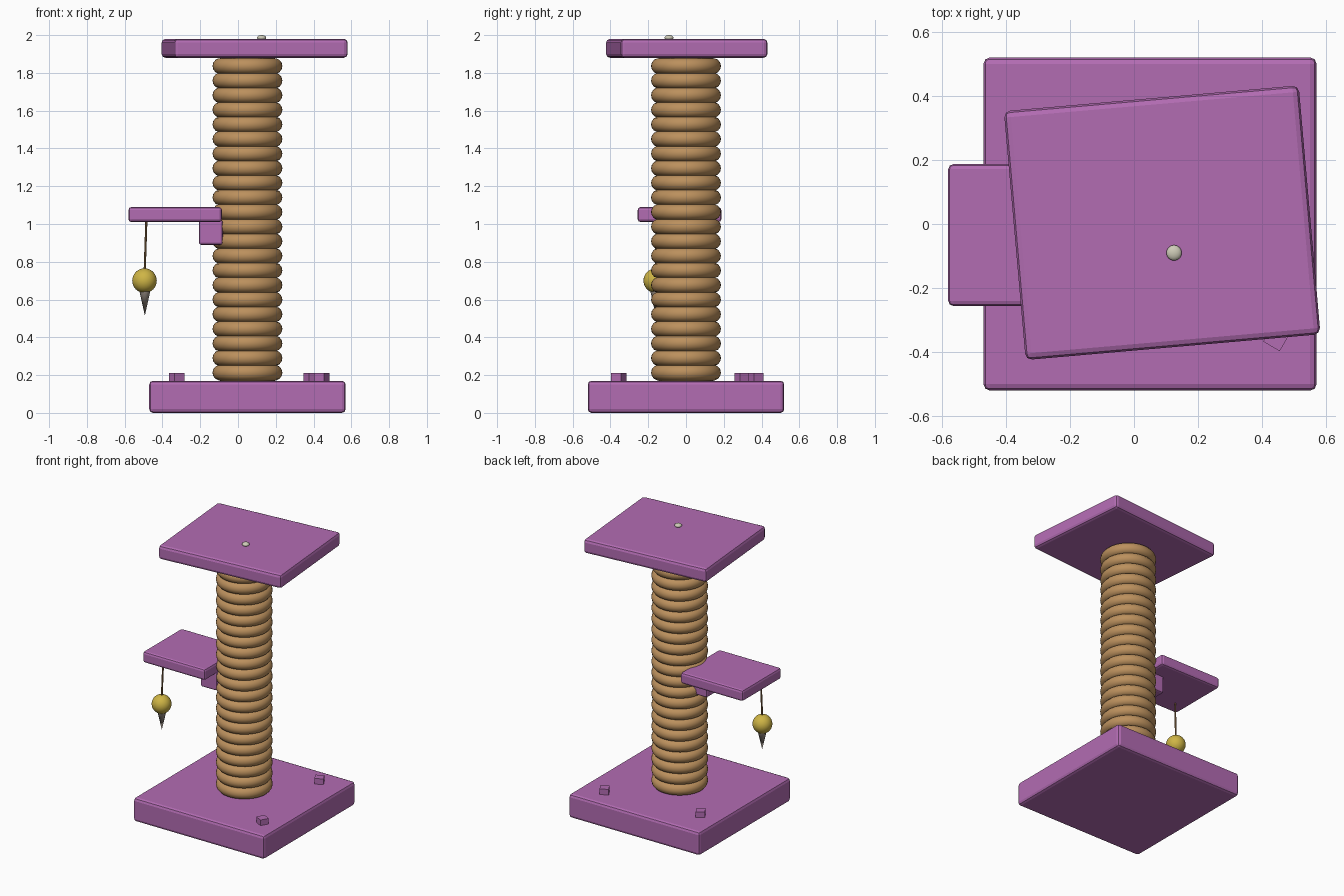
import bpy, math
from mathutils import Vector

if "Cube" in bpy.data.objects:
    bpy.data.objects.remove(bpy.data.objects["Cube"])


def material(name, rgb):
    m = bpy.data.materials.new(name)
    m.diffuse_color = (*rgb, 1)
    m.use_nodes = True
    m.node_tree.nodes["Principled BSDF"].inputs["Base Color"].default_value = m.diffuse_color
    return m


PURPLE = material("purple plush", (0.45, 0.15, 0.45))
TAN = material("tan sisal", (0.50, 0.28, 0.11))
YELLOW = material("yellow", (0.62, 0.46, 0.06))
GREY = material("grey feather", (0.33, 0.28, 0.24))
CREAM = material("cream", (0.62, 0.60, 0.48))
BROWN = material("brown string", (0.27, 0.15, 0.06))


def finish(name, mat, smooth=True):
    ob = bpy.context.object
    ob.name = name
    ob.data.materials.append(mat)
    if smooth:
        bpy.ops.object.shade_smooth_by_angle(angle=math.radians(40))
    return ob


def slab(name, lo, hi, bevel=0.0, turn=0.0):
    """Box between two corners, turned about its own centre."""
    lo, hi = Vector(lo), Vector(hi)
    bpy.ops.mesh.primitive_cube_add(size=1, location=(lo + hi) / 2)
    ob = bpy.context.object
    ob.scale = hi - lo
    bpy.ops.object.transform_apply(location=False, rotation=False, scale=True)
    ob.rotation_euler.z = math.radians(turn)
    finish(name, PURPLE, False)
    if bevel:
        b = ob.modifiers.new("soft edges", 'BEVEL')
        b.width = bevel
        b.segments = 2
    return ob


def rod(name, a, b, r1, r2, mat, sides=16):
    """Round rod or cone between two points."""
    a, b = Vector(a), Vector(b)
    d = b - a
    bpy.ops.mesh.primitive_cone_add(vertices=sides, radius1=r1, radius2=r2,
                                    depth=d.length, location=(a + b) / 2)
    bpy.context.object.rotation_euler = d.to_track_quat('Z', 'Y').to_euler()
    return finish(name, mat)


def ball(name, loc, r, mat, squash=1.0):
    bpy.ops.mesh.primitive_uv_sphere_add(segments=32, ring_count=16,
                                         radius=r, location=loc)
    bpy.context.object.scale.z = squash
    return finish(name, mat)


# Base and turned top platform
slab("base", (-0.47, -0.52, 0.0), (0.57, 0.52, 0.17), 0.02)
slab("top_platform", (-0.374, -0.386, 1.88), (0.55, 0.394, 1.98), 0.02, -85 + 90)

# Side shelf with its bracket
slab("side_shelf", (-0.58, -0.256, 1.01), (-0.085, 0.187, 1.09), 0.016)
slab("shelf_bracket", (-0.207, -0.13, 0.89), (-0.08, 0.06, 1.02), 0.012)

# Post core and stacked rope rings
rod("post_core", (0.05, 0, 0.15), (0.05, 0, 1.9), 0.145, 0.145, TAN, 32)
for i in range(22):
    bpy.ops.mesh.primitive_torus_add(location=(0.05, 0, 0.213 + i * 0.0773),
                                     major_radius=0.143, minor_radius=0.042,
                                     major_segments=48, minor_segments=14)
    finish(f"rope_ring_{i + 1}", TAN)

# Small blocks on the base
for i, (x, y, turn) in enumerate([(0.444, -0.356, -30), (-0.325, 0.298, 30),
                                  (0.388, 0.37, 30)]):
    slab(f"base_block_{i + 1}", (x - 0.03, y - 0.03, 0.16),
         (x + 0.03, y + 0.03, 0.21), 0, turn)

# Hanging toy
rod("toy_string", (-0.485, -0.155, 1.02), (-0.495, -0.16, 0.72), 0.006, 0.006, BROWN, 8)
ball("toy_ball", (-0.495, -0.16, 0.70), 0.065, YELLOW)
rod("toy_feather", (-0.493, -0.16, 0.65), (-0.493, -0.16, 0.515), 0.03, 0.0, GREY)

# Button on the top platform
ball("top_button", (0.125, -0.09, 1.986), 0.024, CREAM, 0.58)
